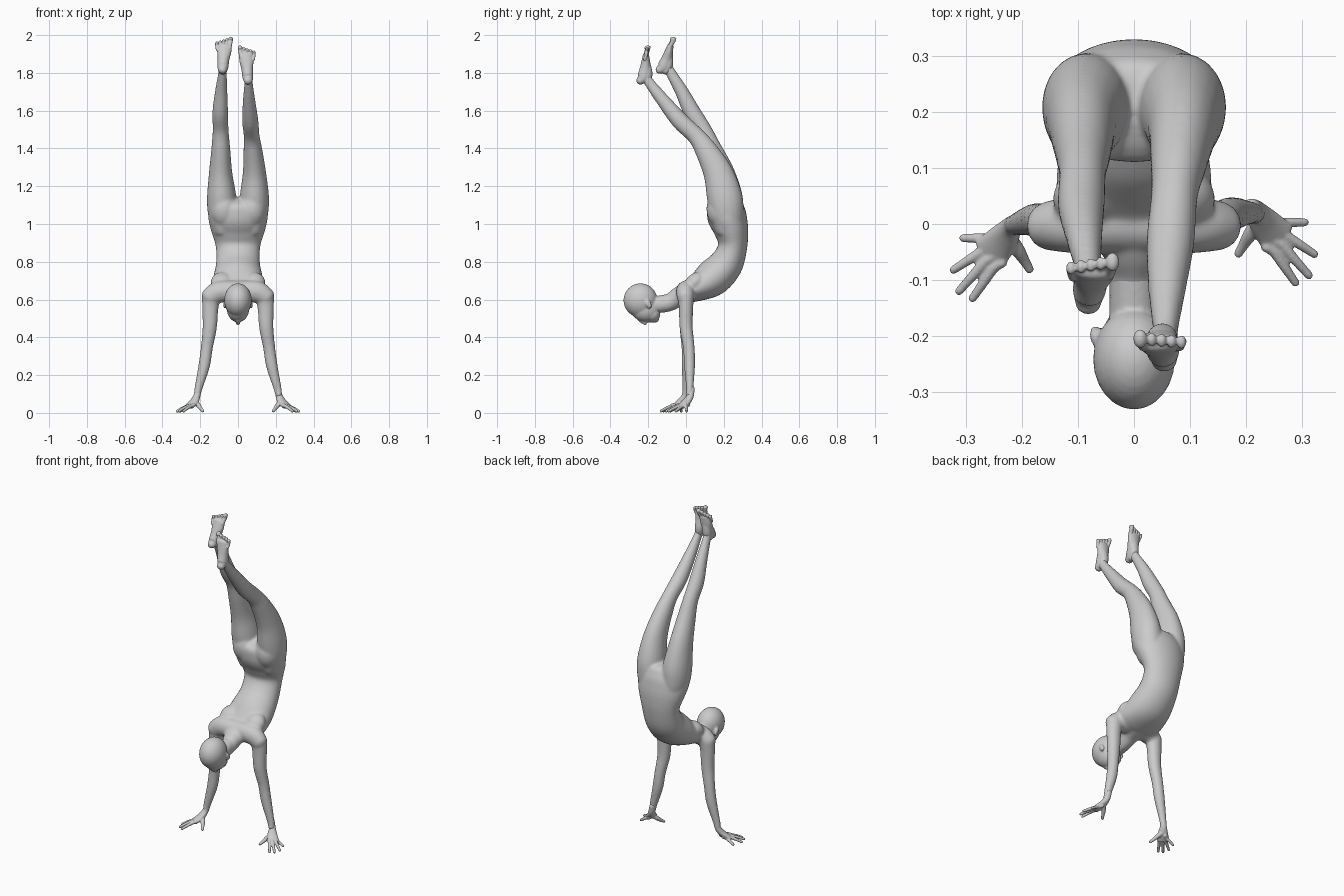
import bpy, bmesh, math
from mathutils import Vector, Matrix

X = Vector((1, 0, 0))
Z = Vector((0, 0, 1))


def spline(st, n=5):
    # Catmull-Rom through stations (x, y, z, half width, half depth)
    out = []
    for i in range(len(st) - 1):
        p = [st[max(i - 1, 0)], st[i], st[i + 1], st[min(i + 2, len(st) - 1)]]
        for k in range(n):
            t = k / n
            out.append([0.5 * (2 * b + (c - a) * t + (2 * a - 5 * b + 4 * c - d) * t * t
                               + (3 * b - a - 3 * c + d) * t ** 3) for a, b, c, d in zip(*p)])
    return out + [list(st[-1])]


def loft(bm, st, ref=X, dome=0.9, seg=20):
    pts = spline(st)
    cs = [Vector(p[:3]) for p in pts]
    rings = []
    for i, p in enumerate(pts):
        t = (cs[min(i + 1, len(cs) - 1)] - cs[max(i - 1, 0)]).normalized()
        u = (ref - t * ref.dot(t)).normalized()
        rings.append((cs[i], t, u, t.cross(u), p[3], p[4]))

    def caps(r, sign):
        c, t, u, v, a, b = r
        res = []
        for ang in (25, 50, 70, 84):
            w = math.radians(ang)
            res.append((c + t * sign * min(a, b) * dome * math.sin(w), t, u, v,
                        a * math.cos(w), b * math.cos(w)))
        return res

    rings = caps(rings[0], -1)[::-1] + rings + caps(rings[-1], 1)
    loops = []
    for c, t, u, v, a, b in rings:
        loops.append([bm.verts.new(c + u * a * math.cos(2 * math.pi * k / seg)
                                   + v * b * math.sin(2 * math.pi * k / seg)) for k in range(seg)])
    for l0, l1 in zip(loops, loops[1:]):
        for k in range(seg):
            bm.faces.new((l0[k], l0[(k + 1) % seg], l1[(k + 1) % seg], l1[k]))
    bm.faces.new(loops[0][::-1])
    bm.faces.new(loops[-1])


def ball(bm, c, r, tilt=0):
    m = Matrix.Translation(c) @ Matrix.Rotation(math.radians(tilt), 4, 'X') @ Matrix.Diagonal((*r, 1))
    bmesh.ops.create_uvsphere(bm, u_segments=24, v_segments=16, radius=1, matrix=m)


def finish(bm, name, voxel, smooth):
    # fuse the overlapping volumes into one skin
    bmesh.ops.recalc_face_normals(bm, faces=bm.faces)
    me = bpy.data.meshes.new(name)
    bm.to_mesh(me)
    bm.free()
    ob = bpy.data.objects.new(name, me)
    bpy.context.collection.objects.link(ob)
    r = ob.modifiers.new("fuse", 'REMESH')
    r.mode = 'VOXEL'
    r.voxel_size = voxel
    r.use_smooth_shade = True
    s = ob.modifiers.new("soften", 'SMOOTH')
    s.factor = 0.5
    s.iterations = smooth


body = bmesh.new()
# torso, from shoulders up to pelvis
loft(body, [(0, -.015, .632, .11, .045), (0, .05, .655, .138, .068), (0, .135, .71, .132, .097),
            (0, .21, .785, .117, .091), (0, .247, .88, .118, .077), (0, .24, .965, .143, .091),
            (0, .217, 1.04, .158, .104), (0, .203, 1.1, .145, .095)], dome=.4, seg=32)
# shoulder girdle, side to side
loft(body, [(-.15, -.004, .612, .05, .044), (-.1, .0, .64, .058, .053), (0, .005, .645, .055, .057),
            (.1, .0, .64, .058, .053), (.15, -.004, .612, .05, .044)], ref=Z, dome=.85)
ball(body, (0, .2, 1.085), (.055, .075, .05))                    # crotch
for s in (-1, 1):
    ball(body, (s * .074, .18, 1.07), (.073, .071, .095), 10)    # buttock
    ball(body, (s * .085, .045, .69), (.06, .045, .065), -45)    # upper back muscle
# neck
loft(body, [(0, .02, .64, .08, .058), (0, -.035, .617, .062, .052), (0, -.09, .583, .046, .046),
            (0, -.17, .57, .045, .045)])

# legs
loft(body, [(-.078, .226, .98, .062, .075), (-.083, .216, 1.06, .077, .09), (-.087, .204, 1.15, .077, .094),
            (-.092, .178, 1.27, .062, .079), (-.091, .128, 1.4, .05, .06),
            (-.092, .088, 1.5, .042, .047), (-.094, .033, 1.59, .042, .046),
            (-.089, -.022, 1.7, .033, .036), (-.082, -.08, 1.8, .023, .028),
            (-.081, -.1, 1.835, .023, .027)])
loft(body, [(.078, .226, .98, .062, .075), (.083, .216, 1.06, .077, .09), (.087, .203, 1.15, .077, .094),
            (.087, .17, 1.27, .062, .079), (.079, .107, 1.39, .05, .06),
            (.072, .052, 1.467, .042, .047), (.065, -.031, 1.545, .043, .046),
            (.059, -.114, 1.645, .034, .037), (.056, -.188, 1.74, .023, .028),
            (.055, -.21, 1.775, .023, .027)])
# arms
for s, o in ((-1, 0), (1, .02)):
    loft(body, [(s * .143, .0, .62, .048, .043), (s * .147, 0, .55, .043, .038),
                (s * .15, .001, .45, .038, .035), (s * .165, .007 + o * .4, .345, .032, .031),
                (s * .179, .007 + o * .6, .25, .031, .029), (s * .208, .0 + o, .135, .022, .02),
                (s * .216, o - .002, .095, .019, .019)])
finish(body, "body", .0065, 12)

# head
head = bmesh.new()
ball(head, (0, -.241, .596), (.073, .09, .09))
ball(head, (0, -.215, .548), (.059, .077, .067), -10)
ball(head, (0, -.18, .525), (.046, .044, .044))
ball(head, (0, -.163, .5), (.025, .022, .022))
ball(head, (0, -.187, .49), (.022, .018, .013))                          # mouth
loft(head, [(0, -.245, .49, .009, .009), (0, -.216, .475, .012, .011)])  # nose
loft(head, [(0, -.06, .6, .04, .036), (0, -.17, .57, .045, .045)])       # neck root
for s in (-1, 1):
    ball(head, (s * .069, -.198, .575), (.01, .015, .025), 25)           # ear
finish(head, "head", .005, 6)

# hands: (knuckle x, y), (tip x, y) for each finger, little finger to index
FINGERS = [((.256, -.026), (.305, -.025)), ((.268, -.047), (.322, -.082)),
           ((.264, -.066), (.312, -.12)), ((.25, -.078), (.288, -.133))]


def hand(name, s, o):
    bm = bmesh.new()
    loft(bm, [(s * .208, .001 + o, .13, .017, .016), (s * .218, -.005 + o, .09, .019, .018),
              (s * .232, -.025 + o, .06, .028, .018), (s * .256, -.052 + o, .035, .034, .013)],
         ref=Vector((.74, s * .67, 0)))
    for (kx, ky), (tx, ty) in FINGERS:
        mx, my = (kx + tx) / 2, (ky + ty) / 2
        loft(bm, [(s * (kx - .015), ky + .01 + o, .042, .01, .01), (s * kx, ky + o, .036, .01, .01),
                  (s * mx, my + o, .024, .0088, .0088), (s * tx, ty + o, .009, .0075, .0075)],
             ref=Z, seg=12)
    # thumb
    loft(bm, [(s * .226, -.02 + o, .06, .014, .014), (s * .208, -.045 + o, .038, .013, .013),
              (s * .196, -.064 + o, .022, .0098, .0098), (s * .186, -.081 + o, .01, .008, .008)],
         ref=Z, seg=12)
    finish(bm, name, .0035, 2)


hand("left_hand", -1, 0)
hand("right_hand", 1, .028)


def foot(name, heel, direction, s):
    bm = bmesh.new()
    h0, d = Vector(heel), Vector(direction).normalized()
    n = d.cross(X).normalized()

    def at(along, height, side=0):
        return tuple(h0 + d * along + n * height + X * side)

    # heel, arch and ball of the foot
    loft(bm, [at(.018, .022) + (.023, .022), at(.042, .034) + (.029, .034), at(.085, .032) + (.031, .03),
              at(.125, .024, -s * .001) + (.037, .023), at(.155, .017, -s * .002) + (.037, .017)])
    # ankle
    loft(bm, [at(.03, .05) + (.024, .028), at(.065, .05) + (.027, .026), at(.11, .034) + (.027, .02)])
    # toes, big toe on the inner side
    for i in range(5):
        r = .0125 if i == 0 else .0088
        side = -s * (.03 - .0172 * i - (.003 if i else 0))
        tip = .197 - .006 * i
        loft(bm, [at(.145 - .003 * i, .016, side * .85) + (r, r), at(tip - .014, .018, side) + (r * .9, r),
                  at(tip, .014, side) + (r, r * 1.4)], seg=12)
    finish(bm, name, .003, 2)


foot("left_foot", (-.083, -.168, 1.81), (.015, .09, .18), -1)
foot("right_foot", (.055, -.268, 1.747), (-.014, .05, .19), 1)
